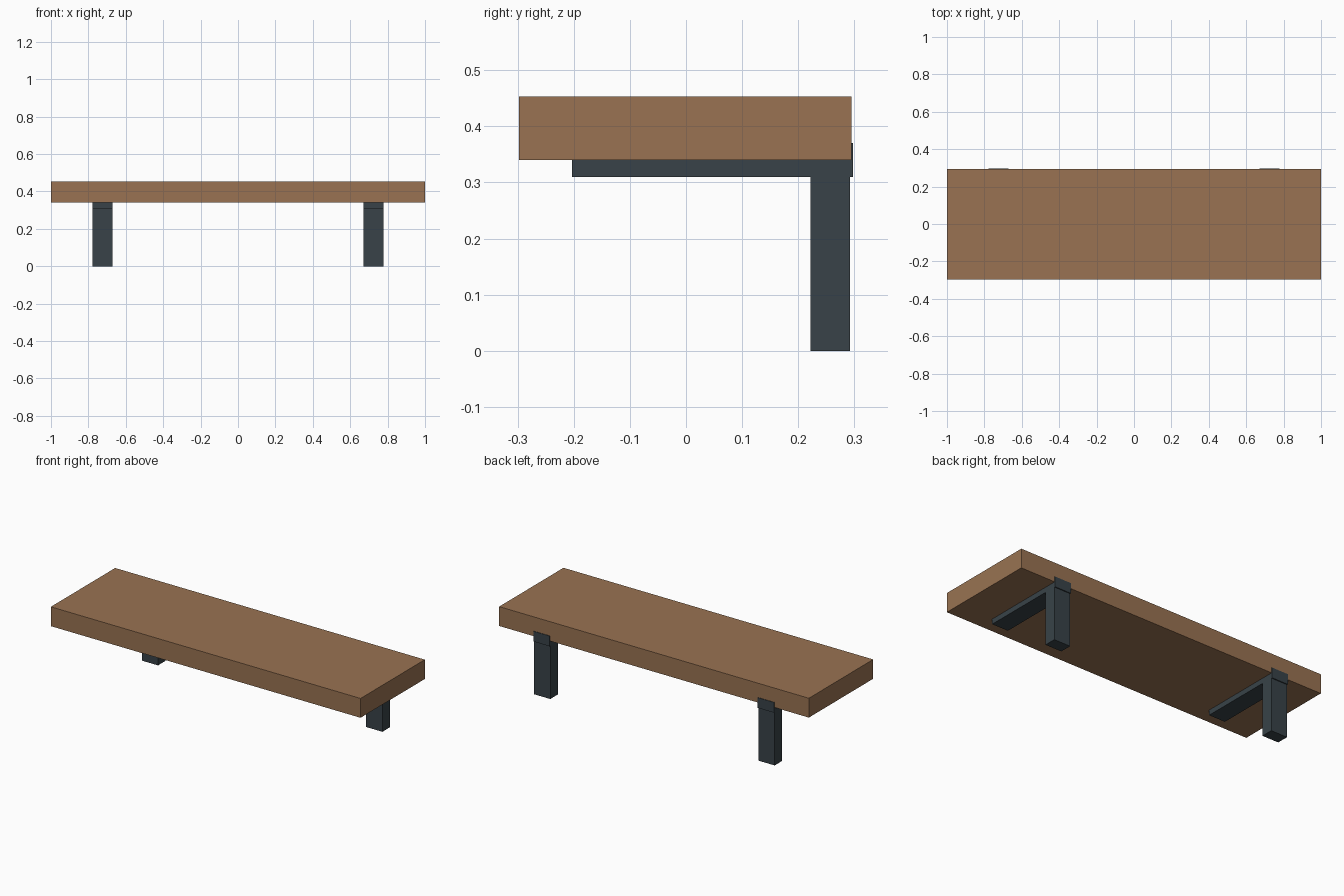
import bpy

cube = bpy.data.objects.get("Cube")
if cube:
    bpy.data.objects.remove(cube, do_unlink=True)


def make_material(name, rgb):
    mat = bpy.data.materials.new(name)
    mat.use_nodes = True
    mat.diffuse_color = (*rgb, 1)
    bsdf = next(n for n in mat.node_tree.nodes if n.type == "BSDF_PRINCIPLED")
    bsdf.inputs["Base Color"].default_value = (*rgb, 1)
    return mat


def box(name, x, y, z, mat):
    """Box spanning the given (min, max) ranges."""
    spans = (x, y, z)
    bpy.ops.mesh.primitive_cube_add(size=1)
    obj = bpy.context.object
    obj.name = name
    for v in obj.data.vertices:
        v.co = [lo + (c + 0.5) * (hi - lo) for c, (lo, hi) in zip(v.co, spans)]
    obj.data.materials.append(mat)
    return obj


wood = make_material("brown wood", (0.319, 0.171, 0.084))
metal = make_material("dark slate metal", (0.040, 0.055, 0.065))

# Thick wooden slab
box("shelf_board", (-1, 1), (-0.298, 0.295), (0.34, 0.453), wood)

# Pair of angled supports: upright at the back, arm set into the board
for side, sign in (("right", -1), ("left", 1)):
    x = sorted((sign * 0.672, sign * 0.777))
    box(side + "_upright", x, (0.222, 0.292), (0, 0.31), metal)
    box(side + "_arm", x, (-0.203, 0.298), (0.31, 0.37), metal)
